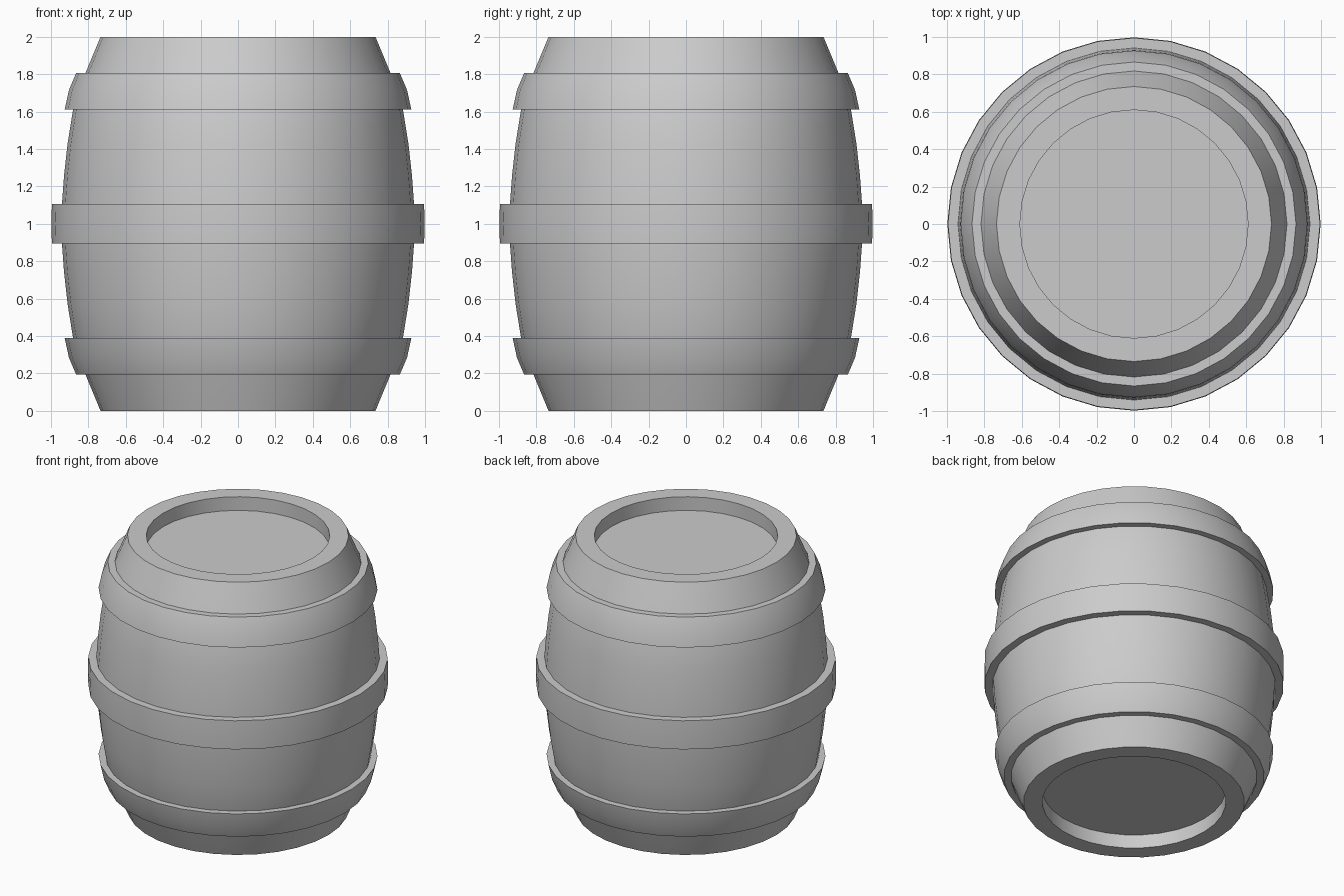
import bpy, bmesh, math

if "Cube" in bpy.data.objects:
    bpy.data.objects.remove(bpy.data.objects["Cube"])

SIDES = 32


def lathe(name, profile, closed):
    """Revolve (radius, z) points around the z axis."""
    bm = bmesh.new()
    rings = []
    for r, z in profile:
        if r == 0:
            rings.append([bm.verts.new((0, 0, z))] * SIDES)
        else:
            rings.append([bm.verts.new((r * math.cos(2 * math.pi * i / SIDES),
                                        r * math.sin(2 * math.pi * i / SIDES), z))
                          for i in range(SIDES)])
    pairs = list(zip(rings, rings[1:]))
    if closed:
        pairs.append((rings[-1], rings[0]))
    for a, b in pairs:
        for i in range(SIDES):
            j = (i + 1) % SIDES
            bm.faces.new(list(dict.fromkeys((a[i], a[j], b[j], b[i]))))
    bmesh.ops.recalc_face_normals(bm, faces=bm.faces)
    mesh = bpy.data.meshes.new(name)
    bm.to_mesh(mesh)
    bm.free()
    obj = bpy.data.objects.new(name, mesh)
    bpy.context.collection.objects.link(obj)
    bpy.ops.object.select_all(action='DESELECT')
    obj.select_set(True)
    bpy.context.view_layer.objects.active = obj
    bpy.ops.object.shade_smooth_by_angle(angle=math.radians(30))
    return obj


def flip(profile):
    return [(r, 2 - z) for r, z in reversed(profile)]


# Bulging body with a recessed lid at each end
upper = [(0.945, 1.0), (0.941, 1.11), (0.93, 1.26), (0.911, 1.43), (0.882, 1.61),
         (0.855, 1.7), (0.818, 1.8), (0.735, 2.0), (0.61, 2.0), (0.61, 1.9), (0, 1.9)]
lathe("barrel_body", flip(upper)[:-1] + upper, False)

# Flared hoops near the ends
hoop = [(0.818, 1.805), (0.866, 1.805), (0.904, 1.715), (0.927, 1.61),
        (0.88, 1.61), (0.853, 1.7)]
lathe("upper_hoop", hoop, True)
lathe("lower_hoop", flip(hoop), True)

# Straight hoop around the middle
lathe("middle_hoop", [(0.94, 0.895), (0.995, 0.895), (0.998, 1.0), (0.995, 1.105),
                      (0.94, 1.105), (0.944, 1.0)], True)
